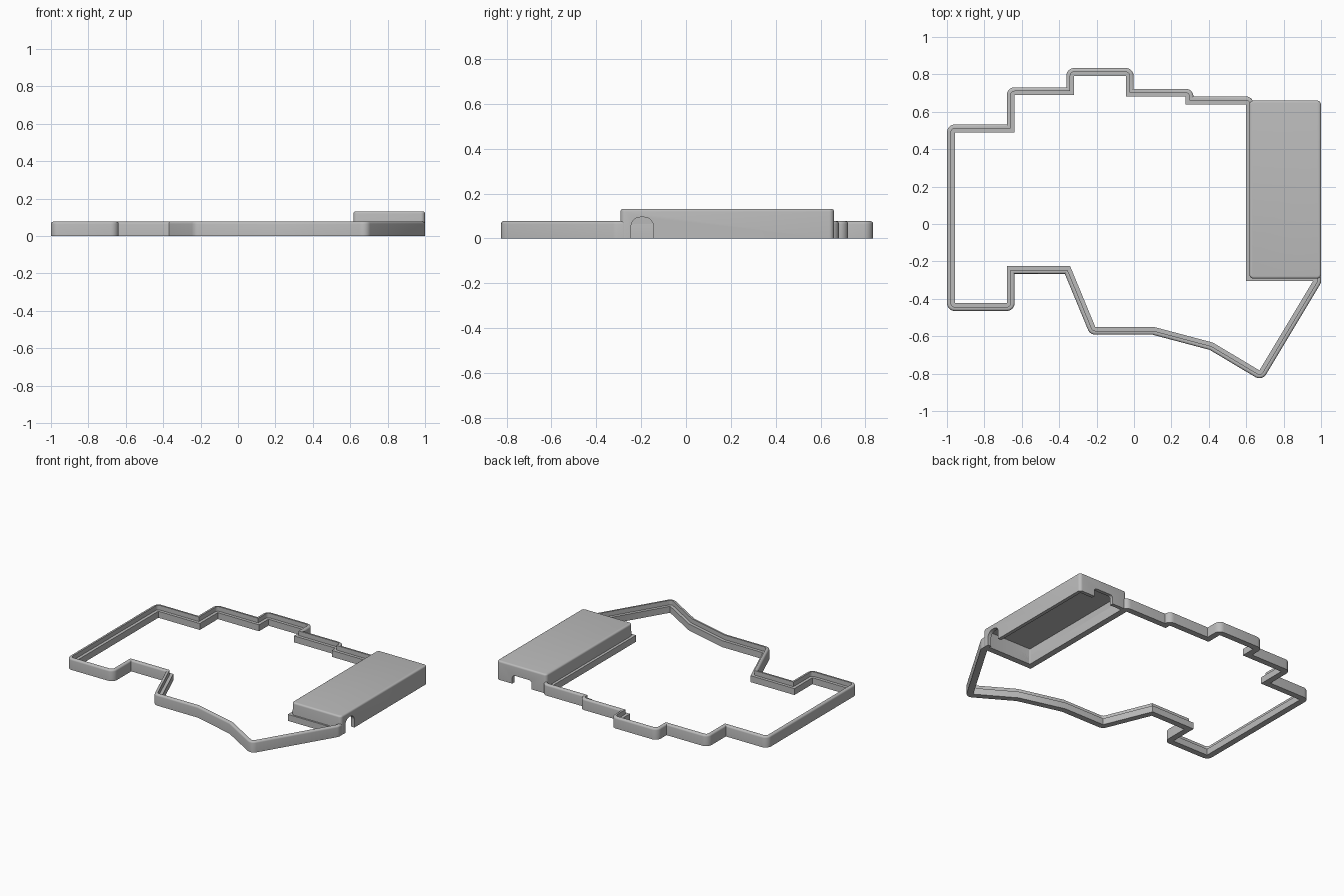
import bpy, bmesh, math
from mathutils import Vector

if "Cube" in bpy.data.objects:
    bpy.data.objects.remove(bpy.data.objects["Cube"], do_unlink=True)

grey = bpy.data.materials.new("plain grey")
grey.use_nodes = True
colour = (0.5, 0.5, 0.5, 1)
grey.diffuse_color = colour
grey.node_tree.nodes["Principled BSDF"].inputs["Base Color"].default_value = colour


def finish(name, bm):
    bmesh.ops.recalc_face_normals(bm, faces=bm.faces)
    mesh = bpy.data.meshes.new(name)
    bm.to_mesh(mesh)
    bm.free()
    mesh.materials.append(grey)
    obj = bpy.data.objects.new(name, mesh)
    bpy.context.collection.objects.link(obj)
    return obj


def smooth(obj):
    bpy.ops.object.select_all(action="DESELECT")
    obj.select_set(True)
    bpy.context.view_layer.objects.active = obj
    bpy.ops.object.shade_smooth_by_angle(angle=math.radians(35))


def block(name, low, high, axis, radius, top_radius=0):
    """Box whose edges along one axis are rounded, and optionally its top rim."""
    bm = bmesh.new()
    bmesh.ops.create_cube(bm, size=1)
    low, high = Vector(low), Vector(high)
    for v in bm.verts:
        v.co = (low + high) / 2 + v.co * (high - low)
    edges = [e for e in bm.edges
             if abs((e.verts[0].co - e.verts[1].co).normalized()[axis]) > 0.9]
    bmesh.ops.bevel(bm, geom=edges, offset=radius, segments=6, profile=0.5, affect="EDGES")
    if top_radius:
        rim = [e for e in bm.edges if all(abs(v.co.z - high.z) < 1e-5 for v in e.verts)]
        bmesh.ops.bevel(bm, geom=rim, offset=top_radius, segments=4, profile=0.5, affect="EDGES")
    return finish(name, bm)


def right_normal(a, b):
    d = (b - a).normalized()
    return Vector((d.y, -d.x))


def stations(points, radius):
    """Outer points with inward offset vectors: round convex corners, mitred concave ones."""
    pts = [Vector(p) for p in points]
    out = [(pts[0], right_normal(pts[0], pts[1]))]
    for a, p, b in zip(pts, pts[1:], pts[2:]):
        n1, n2 = right_normal(a, p), right_normal(p, b)
        mitre = (n1 + n2) / (1 + n1.dot(n2))
        turn = n1.x * n2.y - n1.y * n2.x
        if turn < 0:
            centre = p + mitre * radius
            angle = math.atan2(turn, n1.dot(n2))
            steps = max(2, round(-angle / 0.25))
            for i in range(steps + 1):
                t = angle * i / steps
                n = Vector((n1.x * math.cos(t) - n1.y * math.sin(t),
                            n1.x * math.sin(t) + n1.y * math.cos(t)))
                out.append((centre - n * radius, n))
        else:
            out.append((p, mitre))
    out.append((pts[-1], right_normal(pts[-2], pts[-1])))
    return out


# Rim: stepped wall section swept around the outline
WALL, HEIGHT, R = 0.042, 0.077, 0.012
outline = [(1, -0.28), (1, -0.315), (0.685, -0.84), (0.405, -0.673), (0.1, -0.592),
           (-0.235, -0.592), (-0.37, -0.266), (-0.638, -0.266), (-0.638, -0.465),
           (-1, -0.465), (-1, 0.532), (-0.68, 0.532), (-0.68, 0.731), (-0.362, 0.731),
           (-0.362, 0.834), (-0.002, 0.834), (-0.002, 0.723), (0.318, 0.723),
           (0.318, 0.682), (0.64, 0.682), (0.64, -0.262), (0.97, -0.262)]
rounding = [(R - R * math.cos(t), HEIGHT - R + R * math.sin(t))
            for t in (math.radians(22.5 * i) for i in range(5))]
section = [(0, 0)] + rounding + [(0.021, HEIGHT), (0.021, 0.045), (WALL, 0.045), (WALL, 0)]

bm = bmesh.new()
rings = [[bm.verts.new((*(p + n * d), z)) for d, z in section]
         for p, n in stations(outline, WALL)]
for r1, r2 in zip(rings, rings[1:]):
    for i in range(len(section)):
        j = (i + 1) % len(section)
        bm.faces.new((r1[i], r1[j], r2[j], r2[i]))
bm.faces.new(rings[0])
bm.faces.new(rings[-1])
bmesh.ops.remove_doubles(bm, verts=bm.verts, dist=1e-5)
smooth(finish("case_rim", bm))

# Raised cover, hollow and open below, with a side arch and a back slot
cover = block("raised_cover", (0.617, -0.292, 0), (1, 0.66, 0.132), 2, 0.022, 0.012)
cutters = [
    block("hollow_cutter", (0.64, -0.262, -0.1), (0.975, 0.635, 0.11), 2, 0.006),
    block("arch_cutter", (0.9, -0.245, -0.1), (1.1, -0.145, 0.095), 0, 0.042),
    block("slot_cutter", (0.73, 0.55, -0.1), (0.88, 0.75, 0.06), 1, 0.02),
]
for cutter in cutters:
    cutter.hide_render = True
    mod = cover.modifiers.new(cutter.name, "BOOLEAN")
    mod.operation = "DIFFERENCE"
    mod.solver = "EXACT"
    mod.object = cutter
bpy.context.view_layer.update()
graph = bpy.context.evaluated_depsgraph_get()
cut_mesh = bpy.data.meshes.new_from_object(cover.evaluated_get(graph))
cover.modifiers.clear()
cover.data = cut_mesh
for cutter in cutters:
    bpy.data.objects.remove(cutter, do_unlink=True)
smooth(cover)
